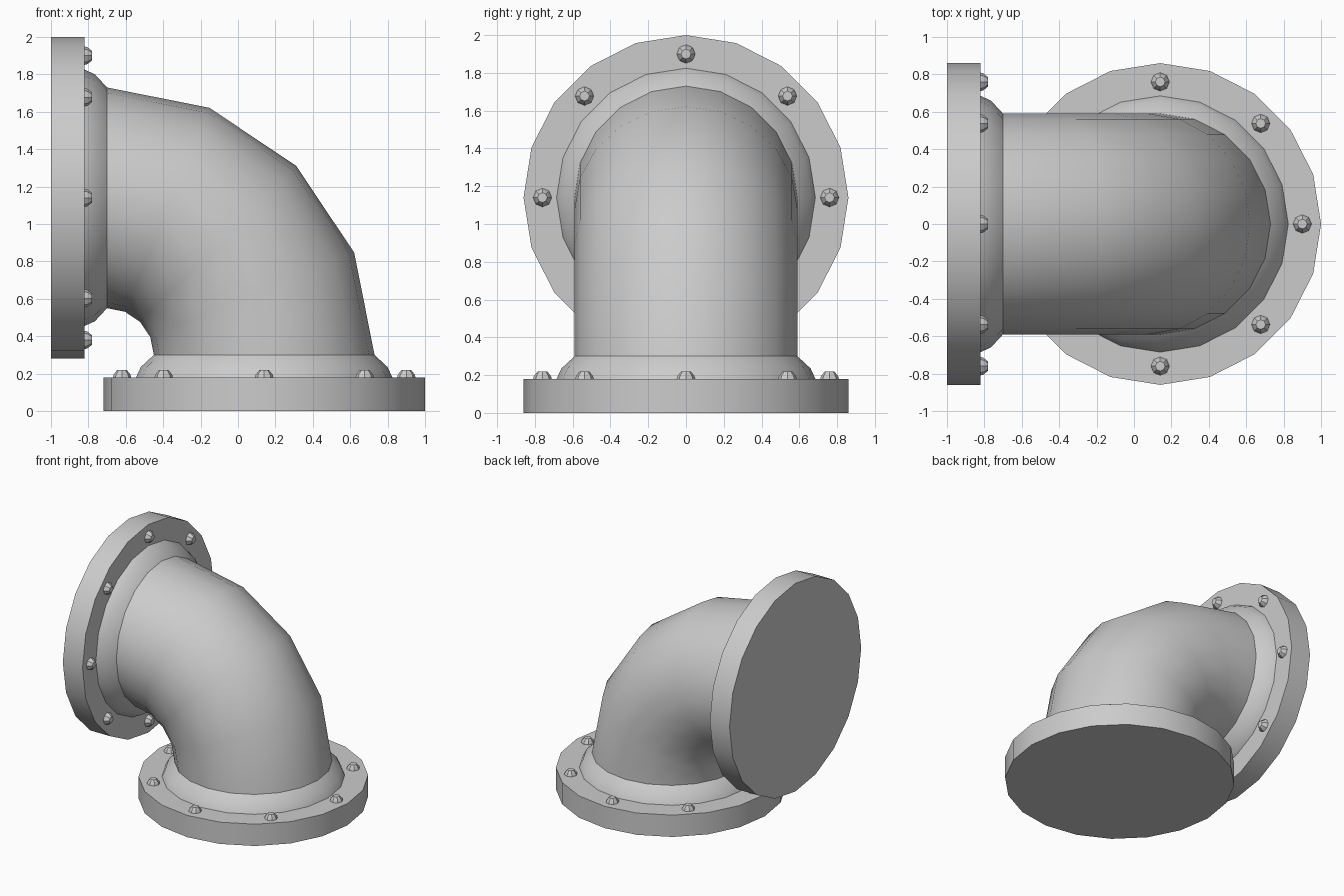
import bpy, bmesh, math
from mathutils import Matrix, Vector

if "Cube" in bpy.data.objects:
    bpy.data.objects.remove(bpy.data.objects["Cube"])

SIDES = 20
R_PIPE = 0.59
BEND = Vector((-0.70, 0, 0.30))   # centre of the elbow bend
R_BEND = 0.84

# Local frames of the two pipe ends (local z points from flange into the pipe)
LOWER = Matrix.Translation((0.14, 0, 0))
UPPER = Matrix(((0, 0, 1, -1.0), (0, -1, 0, 0), (1, 0, 0, 1.14), (0, 0, 0, 1)))


def loft(bm, rings, cap_start=False, cap_end=False):
    """Skin a list of point rings with quads."""
    loops = [[bm.verts.new(p) for p in ring] for ring in rings]
    n = len(loops[0])
    for a, b in zip(loops, loops[1:]):
        for i in range(n):
            j = (i + 1) % n
            bm.faces.new((a[i], a[j], b[j], b[i]))
    if cap_start:
        bm.faces.new(loops[0][::-1])
    if cap_end:
        bm.faces.new(loops[-1])


def ring(m, r, z, n):
    angles = [2 * math.pi * i / n for i in range(n)]
    return [m @ Vector((r * math.cos(a), r * math.sin(a), z)) for a in angles]


def lathe(bm, m, profile, n, **caps):
    loft(bm, [ring(m, r, z, n) for r, z in profile], **caps)


def finish(name, bm):
    bmesh.ops.recalc_face_normals(bm, faces=bm.faces)
    mesh = bpy.data.meshes.new(name)
    bm.to_mesh(mesh)
    bm.free()
    ob = bpy.data.objects.new(name, mesh)
    bpy.context.collection.objects.link(ob)
    bpy.ops.object.select_all(action='DESELECT')
    ob.select_set(True)
    bpy.context.view_layer.objects.active = ob
    bpy.ops.object.shade_smooth_by_angle(angle=math.radians(30))


# Elbow pipe: four segments swept through a quarter turn
bm = bmesh.new()
rings = []
for k in range(5):
    turn = Matrix.Translation(BEND) @ Matrix.Rotation(-math.pi / 8 * k, 4, 'Y')
    rings.append(ring(turn @ Matrix.Translation((R_BEND, 0, 0)), R_PIPE, 0, SIDES))
loft(bm, rings)
finish("elbow_pipe", bm)

for end, frame in (("lower", LOWER), ("upper", UPPER)):
    # Flange disc
    bm = bmesh.new()
    lathe(bm, frame, [(0.86, 0), (0.86, 0.18)], SIDES, cap_start=True, cap_end=True)
    finish(end + "_flange", bm)

    # Tapered collar between flange and pipe
    bm = bmesh.new()
    lathe(bm, frame, [(0.685, 0.18), (0.66, 0.235), (R_PIPE, 0.30)], SIDES)
    finish(end + "_collar", bm)

    # Ring of eight domed bolts
    bm = bmesh.new()
    for i in range(8):
        m = frame @ Matrix.Rotation(math.pi / 4 * i, 4, 'Z') @ Matrix.Translation((0.76, 0, 0))
        lathe(bm, m, [(0.05, 0.178), (0.045, 0.195), (0.026, 0.219)], 8, cap_end=True)
    finish(end + "_bolts", bm)
